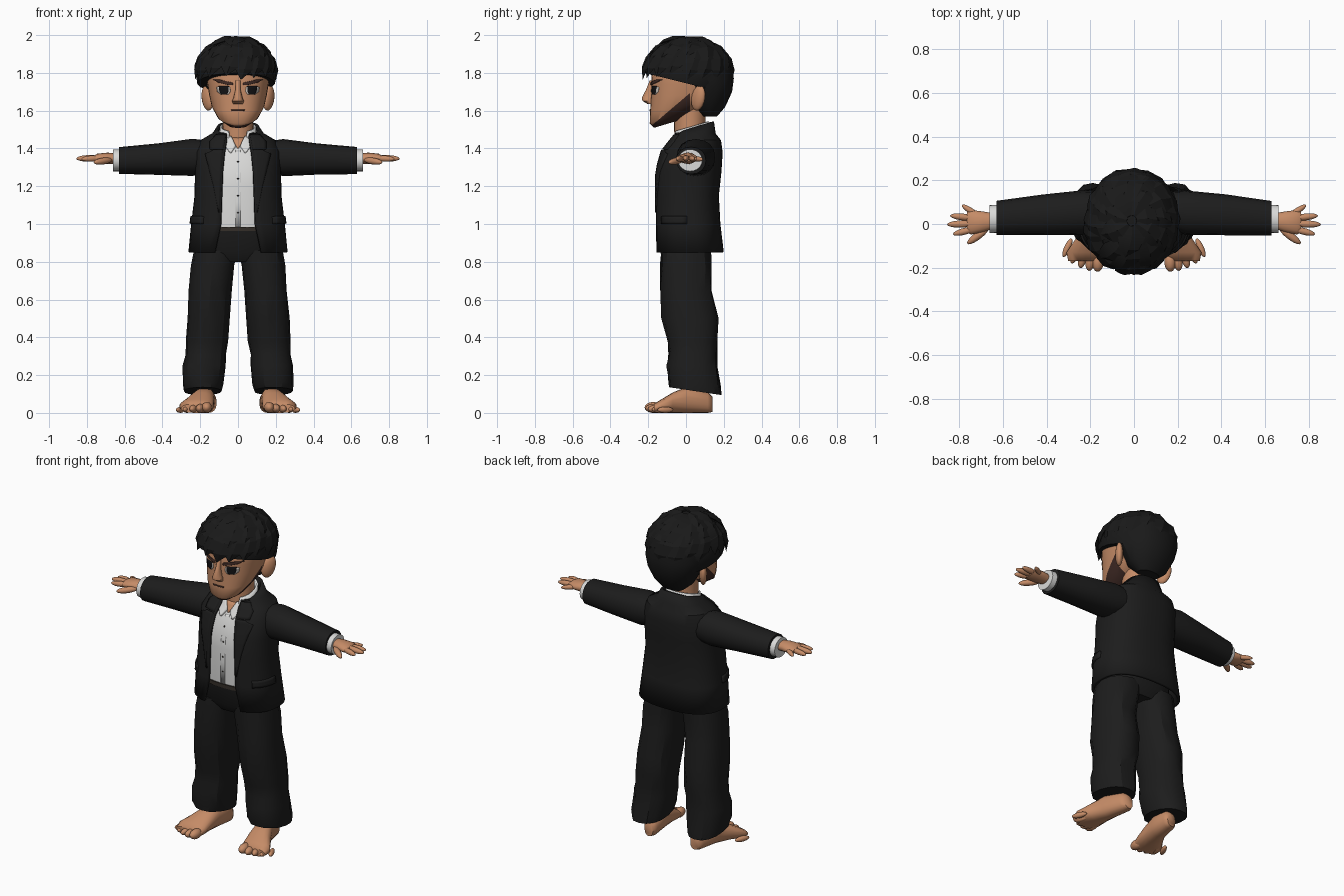
import bpy, bmesh, math, random
from math import sin, cos, pi
from mathutils import Vector, Matrix
from mathutils.bvhtree import BVHTree

random.seed(4)
if "Cube" in bpy.data.objects:
    bpy.data.objects.remove(bpy.data.objects["Cube"], do_unlink=True)


def material(name, r, g, b):
    m = bpy.data.materials.new(name)
    m.use_nodes = True
    m.diffuse_color = (r, g, b, 1)
    bsdf = m.node_tree.nodes["Principled BSDF"]
    bsdf.inputs["Base Color"].default_value = (r, g, b, 1)
    bsdf.inputs["Roughness"].default_value = 0.8
    return m


skin = material("skin", .56, .26, .135)
suit = material("black suit", .012, .012, .012)
hair = material("black hair", .01, .01, .01)
linen = material("white shirt", .7, .7, .69)
beard = material("dark brown beard", .05, .023, .018)
white = material("eye white", .6, .55, .5)
ink = material("eye black", .006, .006, .007)
leather = material("belt leather", .035, .028, .022)
SIDES = (("left", 1), ("right", -1))


def finish(name, bm, mats, angle=40):
    bmesh.ops.recalc_face_normals(bm, faces=bm.faces[:])
    mesh = bpy.data.meshes.new(name)
    bm.to_mesh(mesh)
    bm.free()
    ob = bpy.data.objects.new(name, mesh)
    bpy.context.collection.objects.link(ob)
    for m in mats:
        mesh.materials.append(m)
    for o in bpy.context.selected_objects:
        o.select_set(False)
    ob.select_set(True)
    bpy.context.view_layer.objects.active = ob
    bpy.ops.object.shade_smooth_by_angle(angle=math.radians(angle))
    return ob


def thicken(ob, amount):
    mod = ob.modifiers.new("thickness", "SOLIDIFY")
    mod.thickness, mod.offset = amount, 0


def loft_mesh(rings, axis="z", n=24, power=2, side=1, crumple=0):
    """Rings are (position, centre a, centre b, radius a, radius b, front gap, tilt)."""
    bm, rows = bmesh.new(), []
    opened = len(rings[0]) > 5 and rings[0][5] > 0
    bend = lambda v: math.copysign(abs(v) ** (2 / power), v)
    for ring in rings:
        t, a, b, ra, rb, gap, tilt = (list(ring) + [0, 0])[:7]
        start, row = math.asin((gap / ra) ** (power / 2)), []
        for i in range(n + 1 if opened else n):
            ang = start + (2 * pi - 2 * start) * i / n
            k = 1 + random.uniform(-crumple, crumple)
            u, v = a + k * ra * bend(sin(ang)), b - k * rb * bend(cos(ang))
            h = t + tilt * (v - b)
            p = {"x": (h, u, v), "y": (u, h, v), "z": (u, v, h)}[axis]
            row.append(bm.verts.new((p[0] * side, p[1], p[2])))
        rows.append(row)
    for lo, hi in zip(rows, rows[1:]):
        for i in range(n):
            j = (i + 1) % len(lo)
            bm.faces.new((lo[i], lo[j], hi[j], hi[i]))
    if not opened:
        bm.faces.new(rows[0])
        bm.faces.new(rows[-1])
    return bm


def loft(name, mat, rings, angle=40, **kw):
    return finish(name, loft_mesh(rings, **kw), [mat], angle)


def blob(name, mat, centre, radii, direction=(0, 0, 1)):
    bm = bmesh.new()
    turn = Vector(direction).to_track_quat("Z", "Y").to_matrix().to_4x4()
    bmesh.ops.create_uvsphere(bm, u_segments=14, v_segments=9, radius=1,
                              matrix=Matrix.Translation(centre) @ turn @ Matrix.Diagonal((*radii, 1)))
    return finish(name, bm, [mat], 60)


def surface(ob):
    return BVHTree.FromPolygons([v.co for v in ob.data.vertices],
                                [p.vertices[:] for p in ob.data.polygons])


def plate(name, mat, tree, rows, thick, side=1, flank=False):
    """Thin plate laid on a surface; rows are (height, edge, edge)."""
    bm, grid, steps, cols = bmesh.new(), [], 3, 5
    dense = [rows[0]]
    for lo, hi in zip(rows, rows[1:]):
        dense += [Vector(lo).lerp(Vector(hi), (i + 1) / steps) for i in range(steps)]
    for z, e0, e1 in dense:
        line = []
        for i in range(cols + 1):
            u = e0 + (e1 - e0) * i / cols
            origin = Vector((side, u, z)) if flank else Vector((u * side, -1, z))
            aim = Vector((-side, 0, 0)) if flank else Vector((0, 1, 0))
            hit = tree.ray_cast(origin, aim)[0] or tree.find_nearest(origin + aim * .8)[0]
            line.append(bm.verts.new(hit))
        grid.append(line)
    for lo, hi in zip(grid, grid[1:]):
        for i in range(cols):
            bm.faces.new((lo[i], lo[i + 1], hi[i + 1], hi[i]))
    thicken(finish(name, bm, [mat]), thick)


# Head, with the beard cut along the jaw
bm = loft_mesh([(1.53, 0, -.1, .055, .07, 0, .3), (1.57, 0, -.07, .108, .122, 0, .3),
                (1.62, 0, -.04, .138, .15, 0, .15), (1.68, 0, -.01, .152, .175),
                (1.74, 0, 0, .162, .185), (1.8, 0, .01, .168, .19),
                (1.87, 0, .02, .16, .18), (1.93, 0, .02, .1, .12)], n=32, power=2.3)
jaw, back = Vector((0, -.165, 1.535)), Vector((0, .02, 1.6))
slope = Vector((0, -.85, 1))
for point, normal in ((jaw, slope), (back, Vector((0, 1, 0)))):
    bmesh.ops.bisect_plane(bm, geom=bm.verts[:] + bm.edges[:] + bm.faces[:],
                           plane_co=point, plane_no=normal)
for f in bm.faces:
    c = f.calc_center_median()
    f.material_index = int((c - jaw).dot(slope) < 0 and c.y < back.y)
head = finish("head", bm, [skin, beard], 50)
face = surface(head)
loft("neck", skin, [(1.38, 0, .02, .085, .08), (1.62, 0, .02, .078, .085)])
loft("nose", skin, [(1.634, 0, -.185, .026, .016), (1.652, 0, -.197, .032, .034),
                    (1.668, 0, -.2, .024, .034), (1.71, 0, -.19, .014, .022),
                    (1.76, 0, -.18, .014, .012)], n=12)
plate("mouth", beard, face, [(1.598, -.033, .033), (1.605, -.036, .036)], .008)
for label, s in SIDES:
    plate(label + "_eye", white, face, [(1.686, .05, .09), (1.7, .04, .108), (1.726, .042, .112)], .006, s)
    plate(label + "_iris", ink, face, [(1.685, .058, .086), (1.7, .05, .096), (1.73, .048, .1)], .009, s)
    plate(label + "_brow", beard, face, [(1.735, .025, .045), (1.748, .028, .1), (1.764, .095, .13)], .009, s)
    blob(label + "_ear", skin, (.162 * s, .065, 1.667), (.022, .042, .068), (.15 * s, .2, 1))

# Hair: crown cap, nape and swept locks
core, size = Vector((-.01, .015, 1.79)), Vector((.215, .235, .2))
bm = bmesh.new()
bmesh.ops.create_uvsphere(bm, u_segments=20, v_segments=14, radius=.985,
                          matrix=Matrix.Translation(core) @ Matrix.Diagonal((*size, 1)))
cut = bmesh.ops.bisect_plane(bm, geom=bm.verts[:] + bm.edges[:] + bm.faces[:], clear_inner=True,
                             plane_co=(0, 0, 1.745), plane_no=(0, .25, 1))
bmesh.ops.holes_fill(bm, edges=[e for e in bm.edges if e.is_boundary])
finish("hair_crown", bm, [hair], 25)
loft("hair_nape", hair, [(1.57, 0, .125, .07, .04), (1.62, 0, .12, .125, .09), (1.7, -.004, .11, .162, .135),
                         (1.77, -.008, .09, .19, .165), (1.84, -.01, .07, .19, .175)],
     n=16, angle=25, crumple=.03)
bm = bmesh.new()
for start, sweep, count in ((.1, .75, 7), (.5, .75, 11), (.85, .78, 17)):
    for i in range(count):
        a0 = 2 * pi * (i + random.uniform(-.25, .25)) / count
        front, reach = max(0, cos(a0)), sweep + random.uniform(-.12, .1)
        rings = []
        for f, w in ((0, .6), (.35, 1), (.7, .75), (1, .02)):
            p, a = start + reach * f, a0 - .28 * f
            d = Vector((sin(p) * sin(a), -sin(p) * cos(a), cos(p)))
            across = Vector((cos(a), sin(a), 0)) * .062 * w
            mid = core + d * size * (.97 + f * (.02 + .07 * front))
            out = d * .018 * w
            rings.append([bm.verts.new(mid + o) for o in (across, out, -across, -out)])
        for lo, hi in zip(rings, rings[1:]):
            for j in range(4):
                bm.faces.new((lo[j], lo[j - 1], hi[j - 1], hi[j]))
        bm.faces.new(rings[0])
        bm.faces.new(rings[-1])
finish("hair_locks", bm, [hair], 25)

# Shirt and belt
shirt = loft("shirt", linen, [(.97, 0, 0, .2, .145), (1.2, 0, 0, .2, .148), (1.35, 0, .01, .19, .138),
                              (1.42, 0, .03, .14, .108), (1.46, 0, .035, .09, .09)], power=2.5, n=32)
chest = surface(shirt)
collar = loft("shirt_collar", linen, [(1.44, 0, .02, .097, .1, .04, .3), (1.515, 0, .025, .09, .093, .05, .3)])
thicken(collar, .01)
plate("open_neck", skin, chest, [(1.4, -.003, .003), (1.455, -.035, .035)], .008)
for label, s in SIDES:
    plate(label + "_collar_leaf", linen, chest, [(1.375, .036, .042), (1.41, .012, .068), (1.46, .034, .085)], .024, s)
plate("shirt_placket", linen, chest, [(.98, -.014, .014), (1.39, -.014, .014)], .006)
for i in range(4):
    z = 1.06 + i * .09
    spot = chest.ray_cast(Vector((0, -1, z)), Vector((0, 1, 0)))[0]
    blob("shirt_button", leather, spot, (.005, .006, .005))
loft("belt", leather, [(.962, 0, 0, .202, .154), (.985, 0, 0, .202, .154)], power=2.5)

# Jacket
jacket = loft("jacket", suit, [(.85, 0, .016, .255, .176, .122), (1, 0, .008, .24, .166, .09),
                               (1.15, 0, .004, .222, .162, .085), (1.28, 0, .012, .22, .168, .08),
                               (1.38, 0, .03, .22, .156, .07), (1.44, 0, .05, .19, .128, .058),
                               (1.475, 0, .05, .13, .1, .055), (1.505, 0, .035, .105, .105, .06, .35)],
              n=36, power=2.5, angle=35)
thicken(jacket, .016)
cloth = surface(jacket)
for label, s in SIDES:
    plate(label + "_lapel", suit, cloth, [(1.06, .096, .1), (1.2, .091, .125), (1.37, .08, .168), (1.385, .078, .125)], .03, s)
    plate(label + "_jacket_collar", suit, cloth, [(1.39, .077, .145), (1.43, .068, .145), (1.465, .062, .11)], .03, s)
    plate(label + "_pocket_flap", suit, cloth, [(1, -.12, .005), (1.04, -.12, .005)], .034, s, flank=True)
    loft(label + "_sleeve", suit, [(.16, .06, 1.355, .09, .085), (.24, .052, 1.352, .102, .098),
                                   (.42, .042, 1.344, .094, .083), (.63, .027, 1.336, .078, .071)],
         axis="x", side=s, power=2.2, n=16, crumple=.015)
    loft(label + "_cuff", linen, [(.61, .025, 1.337, .064, .058), (.662, .022, 1.337, .064, .058)],
         axis="x", side=s)

    # Hand
    loft(label + "_palm", skin, [(.64, .015, 1.345, .034, .027), (.69, .01, 1.348, .047, .03),
                                 (.745, .008, 1.348, .056, .024), (.765, .008, 1.346, .048, .015)],
         axis="x", side=s, n=16, angle=60)
    for digit, root, tip, r in (("little", (.71, .035, 1.347), (.785, .085, 1.342), .014),
                                ("ring", (.73, .026, 1.348), (.838, .038, 1.345), .016),
                                ("middle", (.73, .002, 1.35), (.852, -.002, 1.346), .017),
                                ("index", (.73, -.022, 1.348), (.825, -.046, 1.344), .016),
                                ("thumb", (.67, -.02, 1.34), (.76, -.088, 1.326), .018)):
        v, w = Vector(root), Vector(tip)
        v.x, w.x = v.x * s, w.x * s
        blob(f"{label}_{digit}_finger", skin, (v + w) / 2, (r, r, (w - v).length / 2 + .004), w - v)

    # Trouser leg
    loft(label + "_trouser_leg", suit, [(.115, .188, .05, .1, .138, 0, -.15), (.15, .186, .045, .108, .138, 0, -.1),
                                        (.25, .18, .032, .113, .132), (.31, .172, .036, .108, .126),
                                        (.38, .165, .033, .114, .13), (.5, .158, .022, .112, .15),
                                        (.65, .147, .002, .112, .135), (.78, .133, 0, .114, .134),
                                        (.86, .118, 0, .116, .132)],
         side=s, n=16, power=2.3, crumple=.035, angle=28)

    # Foot
    loft(label + "_foot", skin, [(.14, .155, .045, .028, .04), (.115, .158, .055, .045, .055),
                                 (.0, .178, .068, .055, .068), (-.07, .198, .054, .072, .054),
                                 (-.13, .22, .036, .09, .036), (-.17, .222, .024, .08, .024)],
         axis="y", side=s, n=18, angle=60, power=2.3)
    for i in range(5):
        r = .031 - .003 * i if i else .034
        blob(f"{label}_toe", skin, (s * (.165 + .035 * i), -.173 + .004 * i * i, r * .85),
             (r * .8, r * .85, .046), (s * (.05 + .1 * i), -1, 0))

# Trouser seat
loft("trouser_seat", suit, [(.8, 0, 0, .15, .1), (.85, 0, 0, .22, .132), (.97, 0, 0, .2, .15)], power=2.5)
